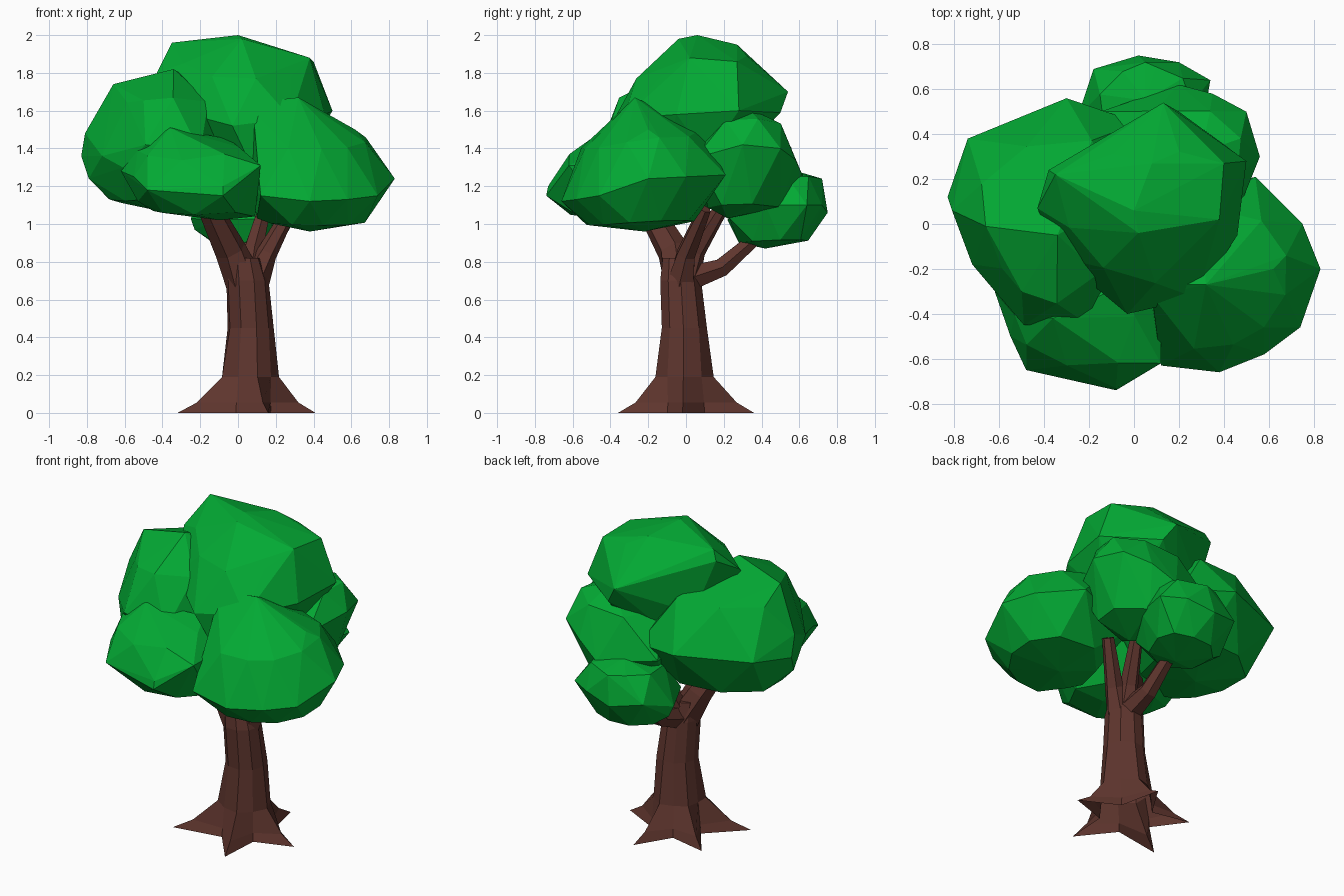
import bpy
import bmesh
import math
from mathutils import Vector

default_cube = bpy.data.objects.get("Cube")
if default_cube:
    bpy.data.objects.remove(default_cube, do_unlink=True)


def make_material(name, colour):
    material = bpy.data.materials.new(name)
    material.use_nodes = True
    material.diffuse_color = (*colour, 1)
    shader = next(n for n in material.node_tree.nodes if n.type == 'BSDF_PRINCIPLED')
    shader.inputs["Base Color"].default_value = (*colour, 1)
    shader.inputs["Roughness"].default_value = 0.9
    return material


leaf_green = make_material("leaf green", (0.001, 0.4, 0.034))
bark_brown = make_material("bark brown", (0.114, 0.036, 0.027))


def finish(bm, name, material):
    """Turn a bmesh into a flat shaded object."""
    bmesh.ops.recalc_face_normals(bm, faces=bm.faces[:])
    mesh = bpy.data.meshes.new(name)
    bm.to_mesh(mesh)
    bm.free()
    mesh.materials.append(material)
    obj = bpy.data.objects.new(name, mesh)
    bpy.context.collection.objects.link(obj)
    return obj


def toward(start, end, flat, rise):
    """Blend two points with separate amounts for plan and height."""
    point = start.lerp(end, flat)
    point.z = start.z + (end.z - start.z) * rise
    return point


def leaf_clump(name, rim, crown, base, knobs, fullness):
    """Faceted clump: a rim rounded over to a crown and a base, plus knobs."""
    bm = bmesh.new()
    rim = [Vector(p) for p in rim]
    crown, base = Vector(crown), Vector(base)
    points = rim + [crown, base] + [Vector(p) for p in knobs]
    for here, following in zip(rim, rim[1:] + rim[:1]):
        middle = (here + following) / 2
        points.append(toward(middle, crown, 0.24, fullness))
        points.append(toward(middle, base, 0.28, 0.8))
    for point in points:
        bm.verts.new(point)
    hull = bmesh.ops.convex_hull(bm, input=bm.verts[:])
    unused = {v for v in hull["geom_interior"] + hull["geom_unused"]
              if isinstance(v, bmesh.types.BMVert)}
    bmesh.ops.delete(bm, geom=list(unused), context='VERTS')
    return finish(bm, name, leaf_green)


def loft(name, rings):
    """Skin bark over rings of equal point count, open at the foot."""
    bm = bmesh.new()
    loops = [[bm.verts.new(p) for p in ring] for ring in rings]
    for low, high in zip(loops, loops[1:]):
        for i in range(len(low)):
            j = (i + 1) % len(low)
            bm.faces.new((low[i], low[j], high[j], high[i]))
    bm.faces.new(loops[-1])
    return finish(bm, name, bark_brown)


def branch(name, path, radii, sides=6):
    """Tapering limb along a short path."""
    path = [Vector(p) for p in path]
    rings = []
    for i, point in enumerate(path):
        along = path[min(i + 1, len(path) - 1)] - path[max(i - 1, 0)]
        turn = along.to_track_quat('Z', 'Y')
        ring = []
        for k in range(sides):
            angle = math.tau * k / sides
            offset = Vector((math.cos(angle), math.sin(angle), 0)) * radii[i]
            ring.append(point + turn @ offset)
        rings.append(ring)
    return loft(name, rings)


# Trunk: a round stem that flares into five pointed roots
root_tips = [(0.41, -0.02), (0.12, 0.36), (-0.25, 0.2), (-0.32, -0.2), (0.16, -0.36)]
levels = [  # height, root reach, radius, centre x, centre y
    (0, 1, 0.16, 0.05, 0), (0.055, 0.56, 0.155, 0.05, 0),
    (0.19, 0.06, 0.145, 0.06, -0.01), (0.45, 0, 0.122, 0.067, -0.01),
    (0.7, 0, 0.112, 0.05, -0.03), (0.82, 0, 0.09, 0.03, -0.04)]
trunk_rings = []
for height, reach, radius, centre_x, centre_y in levels:
    centre = Vector((centre_x, centre_y, height))
    ring = []
    for i, tip in enumerate(root_tips):
        following = root_tips[(i + 1) % len(root_tips)]
        spoke = Vector((*tip, height)) - centre
        next_spoke = Vector((*following, height)) - centre
        valley = spoke.normalized() + next_spoke.normalized()
        round_point = spoke.normalized() * radius
        ring.append(centre + round_point.lerp(spoke, reach))
        ring.append(centre + valley.normalized() * radius)
    trunk_rings.append(ring)
loft("trunk", trunk_rings)

# Branches rising into the leaves
branch("back_branch", [(0.05, -0.02, 0.7), (0.05, 0.19, 0.77), (0.04, 0.42, 0.97)],
       (0.08, 0.055, 0.035))
branch("right_branch", [(0.03, -0.03, 0.7), (-0.04, -0.07, 0.86), (-0.17, -0.22, 1.12)],
       (0.1, 0.085, 0.06))
branch("left_branch", [(0.07, -0.03, 0.66), (0.15, 0, 0.84), (0.28, 0.1, 1.08)],
       (0.09, 0.055, 0.035))
branch("middle_branch", [(0.05, -0.02, 0.68), (0.08, 0.05, 0.86), (0.15, 0.21, 1.12)],
       (0.09, 0.055, 0.035))

# Leaf clumps, each outlined around its widest part
leaf_clump("top_leaves",
           [(-0.43, 0.07, 1.8), (-0.38, 0.24, 1.9), (0.13, 0.54, 1.7),
            (0.4, 0.27, 1.86), (0.5, 0.28, 1.6), (0.46, -0.05, 1.58),
            (0.28, -0.33, 1.56), (-0.03, -0.4, 1.52), (-0.33, -0.15, 1.6)],
           crown=(0, 0.06, 2), base=(0.06, 0.1, 1.3), fullness=0.5,
           knobs=[(-0.35, 0.22, 1.96), (0.08, 0.27, 1.95), (-0.25, 0.28, 1.55),
                  (0.2, 0.5, 1.59), (0.38, 0.02, 1.88), (0.02, -0.04, 1.98),
                  (0.06, -0.35, 1.33)])
leaf_clump("right_leaves",
           [(-0.83, 0.12, 1.36), (-0.74, 0.38, 1.4), (-0.3, 0.56, 1.4),
            (0.02, 0.45, 1.35), (0, -0.1, 1.3), (-0.2, -0.45, 1.38),
            (-0.49, -0.45, 1.42), (-0.61, -0.31, 1.3), (-0.72, -0.18, 1.36)],
           crown=(-0.34, -0.05, 1.82), base=(-0.42, 0.05, 1.07), fullness=0.64,
           knobs=[(-0.81, 0.06, 1.48), (-0.79, 0.04, 1.24), (-0.66, -0.01, 1.74),
                  (-0.61, 0, 1.11)])
leaf_clump("left_leaves",
           [(0.83, -0.2, 1.24), (0.74, -0.46, 1.15), (0.58, -0.58, 1.13),
            (0.38, -0.66, 1.12), (0.12, -0.63, 1.15), (0.07, -0.3, 1.2),
            (0.1, 0.08, 1.2), (0.54, 0.21, 1.26), (0.75, 0, 1.25)],
           crown=(0.32, -0.27, 1.67), base=(0.38, -0.22, 0.96), fullness=0.5,
           knobs=[(0.08, -0.32, 1.6), (0.14, -0.27, 1.65), (0.62, -0.2, 1.5),
                  (0.1, -0.35, 1.03), (0.3, 0.08, 1.5)])
leaf_clump("front_leaves",
           [(-0.62, -0.3, 1.28), (-0.55, -0.5, 1.25), (-0.48, -0.65, 1.18),
            (-0.08, -0.74, 1.15), (0.12, -0.62, 1.31), (0.12, -0.2, 1.3),
            (-0.3, -0.05, 1.25)],
           crown=(-0.36, -0.42, 1.51), base=(-0.1, -0.4, 1.02), fullness=0.5,
           knobs=[(0.09, -0.42, 1.04), (-0.3, -0.5, 1.05), (-0.53, -0.35, 1.12),
                  (-0.08, -0.73, 1.2), (-0.05, -0.27, 1.45)])
leaf_clump("low_back_leaves",
           [(-0.25, 0.48, 1.03), (-0.18, 0.69, 1.1), (0.02, 0.75, 1.06),
            (0.2, 0.72, 1.1), (0.34, 0.64, 1.1), (0.3, 0.42, 1.1),
            (0.18, 0.23, 1.03), (-0.12, 0.22, 1.02)],
           crown=(0.05, 0.55, 1.29), base=(0.04, 0.42, 0.87), fullness=0.8,
           knobs=[(0.05, 0.72, 1.24), (0.08, 0.64, 0.92), (-0.23, 0.5, 0.97)])
leaf_clump("back_leaves",
           [(0.56, 0.3, 1.42), (0.5, 0.5, 1.4), (0.2, 0.62, 1.25),
            (-0.15, 0.5, 1.3), (-0.1, 0.1, 1.28), (0.46, 0.05, 1.35)],
           crown=(0.3, 0.32, 1.62), base=(0.22, 0.22, 1.03), fullness=0.7,
           knobs=[(0.35, 0.58, 1.34), (0.3, 0.5, 1.09)])
